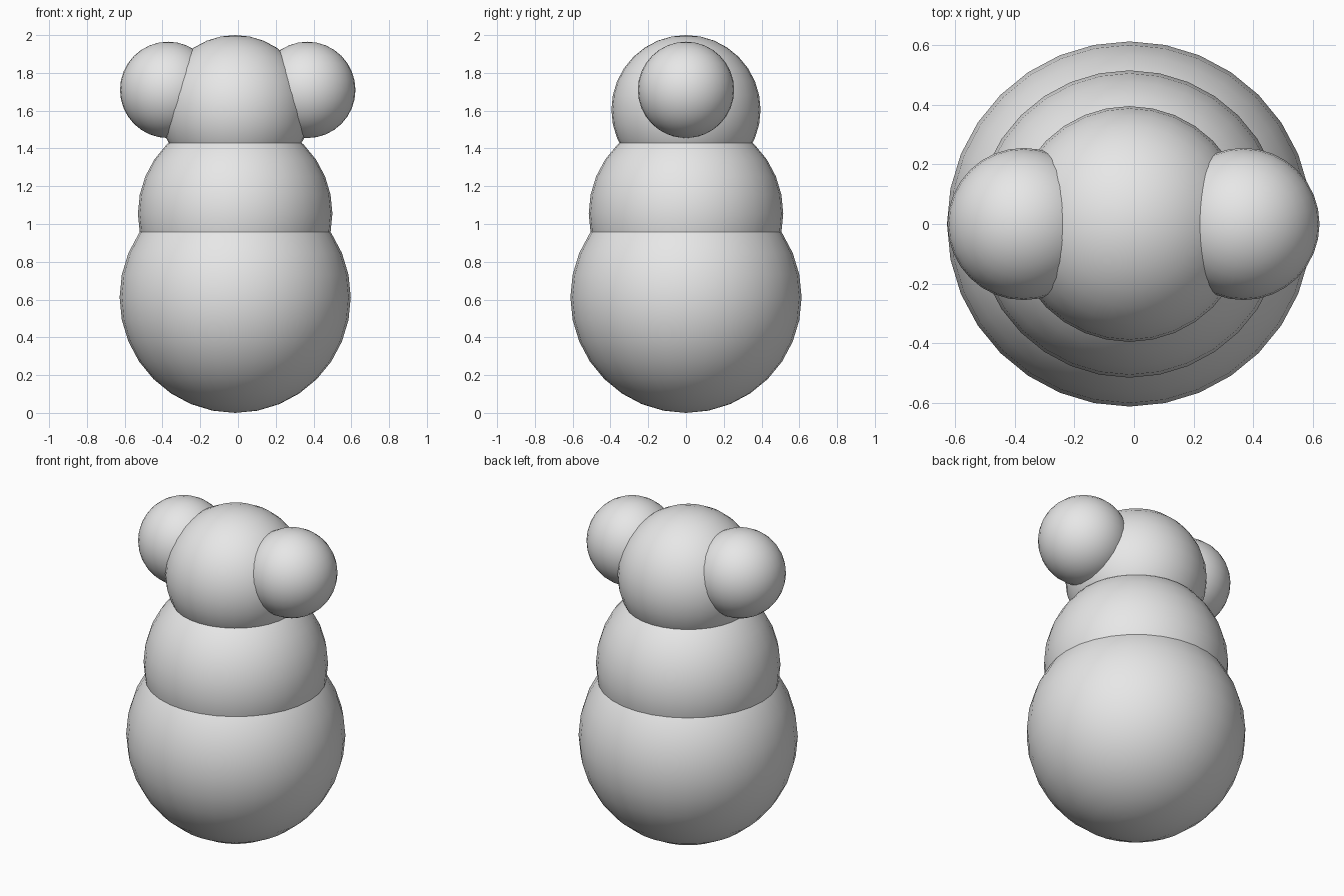
import bpy

cube = bpy.data.objects.get("Cube")
if cube:
    bpy.data.objects.remove(cube, do_unlink=True)

# One plain grey for the whole figure
grey = bpy.data.materials.new("plain_grey")
grey.use_nodes = True
grey.diffuse_color = (0.8, 0.8, 0.8, 1)
grey.node_tree.nodes["Principled BSDF"].inputs["Base Color"].default_value = (0.8, 0.8, 0.8, 1)


def ball(name, radius, x, z):
    bpy.ops.mesh.primitive_uv_sphere_add(segments=32, ring_count=16, radius=radius, location=(x, 0, z))
    obj = bpy.context.object
    obj.name = name
    obj.data.materials.append(grey)
    bpy.ops.object.shade_smooth()
    return obj


# Stacked body, sitting slightly off centre
AXIS = -0.015
ball("lower_body", 0.612, AXIS, 0.612)
ball("upper_body", 0.515, AXIS, 1.055)
ball("head", 0.395, AXIS, 1.605)

# Ears
for name, x in (("left_ear", 0.367), ("right_ear", -0.37)):
    ball(name, 0.255, x, 1.71)
